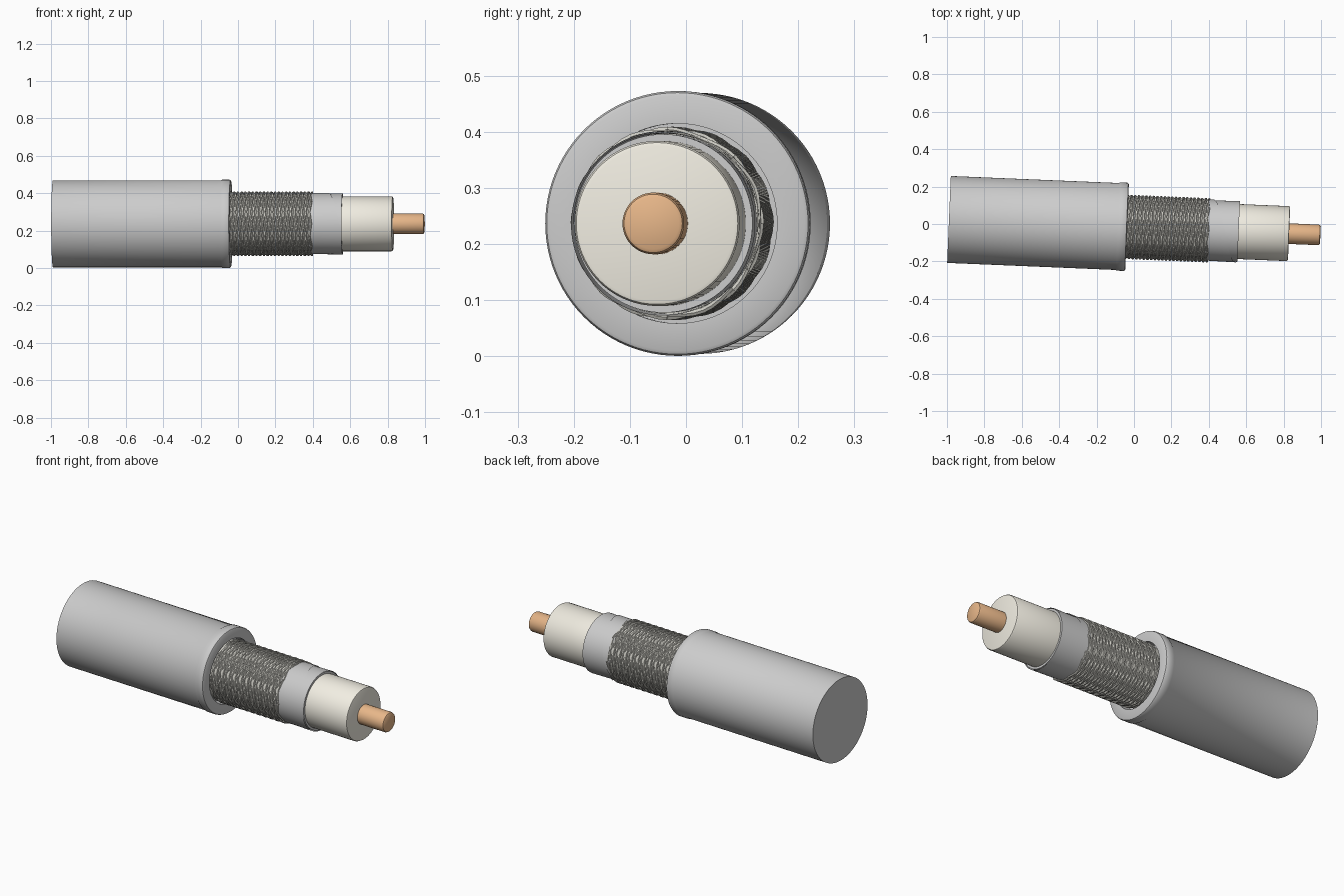
import bpy, bmesh, math
from mathutils import Matrix

if "Cube" in bpy.data.objects:
    bpy.data.objects.remove(bpy.data.objects["Cube"])

# The cable axis is the local x axis, turned slightly about z
PLACE = Matrix.Translation((0, -0.017, 0.2365)) @ Matrix.Rotation(-math.atan(0.0418), 4, 'Z')


def material(name, color):
    m = bpy.data.materials.new(name)
    m.diffuse_color = (*color, 1)
    m.use_nodes = True
    m.node_tree.nodes["Principled BSDF"].inputs["Base Color"].default_value = m.diffuse_color
    return m


def on_axis(x, r, a):
    return (x, r * math.cos(a), r * math.sin(a))


def finish(name, bm, mat=None):
    bmesh.ops.remove_doubles(bm, verts=bm.verts, dist=1e-6)
    bmesh.ops.recalc_face_normals(bm, faces=bm.faces)
    me = bpy.data.meshes.new(name)
    bm.to_mesh(me)
    bm.free()
    ob = bpy.data.objects.new(name, me)
    bpy.context.collection.objects.link(ob)
    ob.matrix_world = PLACE
    if mat:
        me.materials.append(mat)
    bpy.ops.object.select_all(action='DESELECT')
    ob.select_set(True)
    bpy.context.view_layer.objects.active = ob
    bpy.ops.object.shade_smooth_by_angle(angle=math.radians(35))
    return ob


def lathe(name, profile, mat=None, n=96):
    """Turn an (x, radius) profile about the axis and cap its ends."""
    bm = bmesh.new()
    rings = [[bm.verts.new(on_axis(x, r, 2 * math.pi * i / n)) for i in range(n)]
             for x, r in profile]
    for a, b in zip(rings, rings[1:]):
        for i in range(n):
            j = (i + 1) % n
            bm.faces.new((a[i], a[j], b[j], b[i]))
    bm.faces.new(rings[0])
    bm.faces.new(rings[-1])
    return finish(name, bm, mat)


copper = material("copper", (0.80, 0.47, 0.25))
cream = material("cream", (0.88, 0.85, 0.76))
silver = material("silver", (0.78, 0.79, 0.78))
wire = material("wire", (0.60, 0.59, 0.54))

# Outer jacket with a slightly raised lip and a recessed bore
lathe("jacket", [(-0.99, 0.2325), (-0.09, 0.2325), (-0.085, 0.236), (-0.046, 0.236),
                 (-0.04, 0.233), (-0.037, 0.227), (-0.037, 0.178), (-0.10, 0.178)])

# Inner layers, each running back inside the layer outside it
lathe("braid_core", [(-0.10, 0.161), (0.40, 0.161)], wire)
lathe("foil_tube", [(0.38, 0.159), (0.56, 0.159)], silver)
lathe("dielectric", [(0.54, 0.147), (0.822, 0.147), (0.828, 0.144), (0.83, 0.138)], cream)
lathe("conductor", [(0.81, 0.055), (0.987, 0.055), (0.994, 0.052), (0.9975, 0.046)], copper, 48)

# Foil tape wound over the tube with one overlapping helical edge
bm = bmesh.new()
rows = []
PITCH, WIDTH, END = 0.26, 0.30, 0.56
for i in range(-96, 145):
    a = 2 * math.pi * i / 96
    edge = 0.42 + PITCH * a / (2 * math.pi)
    row = []
    for f in (0, 0.33, 0.67, 1):
        x = min(max(edge - WIDTH * (1 - f), 0.38), END)
        r = 0.160 + 0.005 * min(max((x - edge + WIDTH) / WIDTH, 0), 1)
        row.append(bm.verts.new(on_axis(x, r, a)))
    rows.append(row)
for p, q in zip(rows, rows[1:]):
    for k in range(3):
        xs = [v.co.x for v in (p[k], p[k + 1], q[k], q[k + 1])]
        if max(xs) - min(xs) > 1e-5:
            bm.faces.new((p[k], p[k + 1], q[k + 1], q[k]))
bmesh.ops.delete(bm, geom=[v for v in bm.verts if not v.link_faces], context='VERTS')
finish("foil_tape", bm, silver)

# Braided shield: two counter-wound sets of helical wires weaving over and under
bm = bmesh.new()
STRANDS, TURNS, X0, X1 = 8, 2.75, -0.04, 0.397
SIDES, STEPS, THICK = 6, 176, 0.0058
for direction in (1, -1):
    for s in range(STRANDS):
        previous = None
        for i in range(STEPS + 1):
            t = i / STEPS
            wind = 2 * math.pi * TURNS * t
            a = direction * wind + 2 * math.pi * s / STRANDS
            r = 0.1645 + direction * 0.0028 * math.cos(STRANDS * wind + math.pi * s)
            x = X0 + (X1 - X0) * t
            ring = []
            for k in range(SIDES):
                b = 2 * math.pi * k / SIDES
                ring.append(bm.verts.new(on_axis(x + THICK * math.cos(b), r + THICK * math.sin(b), a)))
            if previous:
                for k in range(SIDES):
                    j = (k + 1) % SIDES
                    bm.faces.new((previous[k], previous[j], ring[j], ring[k]))
            if i in (0, STEPS):
                bm.faces.new(ring)
            previous = ring
finish("braided_shield", bm, wire)
